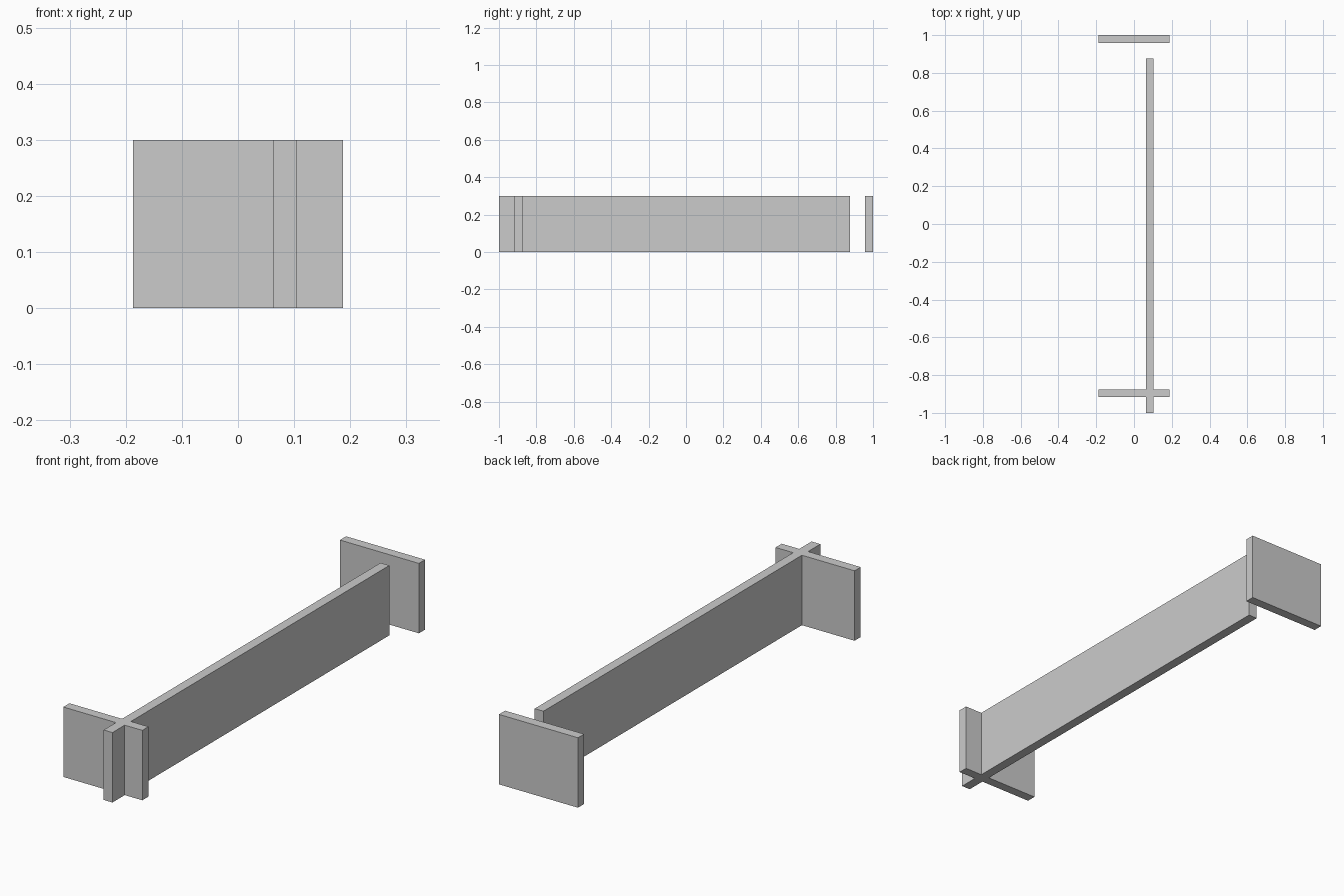
import bpy
import bmesh

if "Cube" in bpy.data.objects:
    bpy.data.objects.remove(bpy.data.objects["Cube"])

HEIGHT = 0.30
T = 1 / 24            # wall thickness
HALF = 0.1875         # half width of the cross walls


def extrude_profile(name, points):
    """Upright prism from a counter-clockwise floor outline."""
    bm = bmesh.new()
    base = bm.faces.new([bm.verts.new((x, y, 0)) for x, y in points])
    result = bmesh.ops.extrude_face_region(bm, geom=[base], use_keep_orig=True)
    top = [v for v in result["geom"] if isinstance(v, bmesh.types.BMVert)]
    bmesh.ops.translate(bm, verts=top, vec=(0, 0, HEIGHT))
    bmesh.ops.recalc_face_normals(bm, faces=bm.faces)
    mesh = bpy.data.meshes.new(name)
    bm.to_mesh(mesh)
    bm.free()
    obj = bpy.data.objects.new(name, mesh)
    bpy.context.collection.objects.link(obj)
    return obj


# Long wall crossing the front wall, as one outline
x0, x1 = 0.0625, 0.0625 + T
y0, y1 = -0.875 - T, -0.875
front, back = -1.0, 0.877
extrude_profile("long_wall_with_front_crosswall", [
    (x0, front), (x1, front), (x1, y0), (HALF, y0), (HALF, y1), (x1, y1),
    (x1, back), (x0, back), (x0, y1), (-HALF, y1), (-HALF, y0), (x0, y0)])

# Separate back wall
extrude_profile("back_wall", [
    (-HALF, 1 - T), (HALF, 1 - T), (HALF, 1), (-HALF, 1)])
